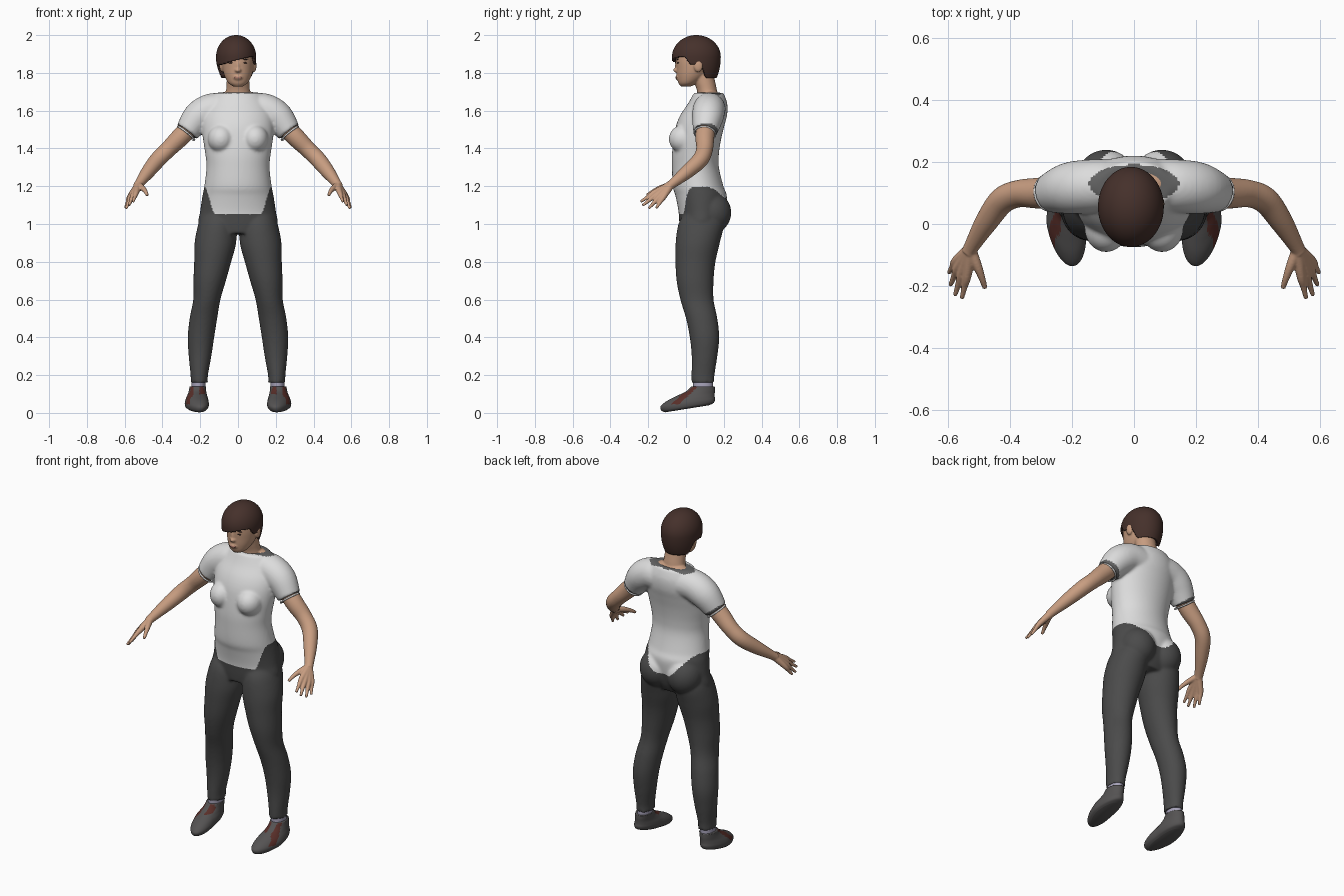
import bpy, bmesh, math
from mathutils import Vector, Matrix

cube = bpy.data.objects.get("Cube")
if cube:
    bpy.data.objects.remove(cube, do_unlink=True)


def material(name, *rgb):
    m = bpy.data.materials.new(name)
    m.use_nodes = True
    m.diffuse_color = (*rgb, 1)
    m.node_tree.nodes["Principled BSDF"].inputs["Base Color"].default_value = (*rgb, 1)
    return m


WHITE = material("shirt_white", .72, .72, .72)
CHARCOAL = material("trouser_charcoal", .07, .07, .07)
LINING = material("shirt_lining_grey", .12, .12, .12)
SKIN = material("skin_tan", .58, .34, .22)
HAIR = material("hair_dark_brown", .06, .03, .024)
SHOE = material("shoe_grey", .09, .086, .086)
PATCH = material("shoe_patch_maroon", .1, .028, .022)
SOCK = material("sock_lavender", .38, .36, .48)
LIPS = material("lip_rose", .42, .2, .15)
SIDES = (1, -1)


def ease(a, b, v):
    t = min(1, max(0, (v - a) / (b - a)))
    return t * t * (3 - 2 * t)


def spline(pts, steps):
    """Catmull-Rom interpolation of equal-length tuples."""
    pts = [Vector(p) for p in pts]
    ext = [pts[0]] + pts + [pts[-1]]
    out = []
    for a, b, c, d in zip(ext, ext[1:], ext[2:], ext[3:]):
        for k in range(steps):
            t = k / steps
            out.append((2 * b + (c - a) * t + (2 * a - 5 * b + 4 * c - d) * t ** 2
                        + (3 * b - a - 3 * c + d) * t ** 3) / 2)
    return out + [pts[-1]]


def loft(bm, rings, tilt=False, n=40, steps=6):
    """Closed skin over (x, y, z, rx, ry) rings; tilt turns rings along the path."""
    rings = spline(rings, steps)
    loops = []
    for i, r in enumerate(rings):
        turn = Matrix.Identity(3)
        if tilt:
            way = Vector(rings[min(i + 1, len(rings) - 1)][:3]) - Vector(rings[max(i - 1, 0)][:3])
            turn = way.to_track_quat('Z', 'Y').to_matrix()
        angles = [math.tau * k / n for k in range(n)]
        loops.append([bm.verts.new(Vector(r[:3]) + turn @ Vector((r[3] * math.cos(a), r[4] * math.sin(a), 0)))
                      for a in angles])
    for low, high in zip(loops, loops[1:]):
        for k in range(n):
            j = (k + 1) % n
            bm.faces.new((low[k], low[j], high[j], high[k]))
    bm.faces.new(loops[0][::-1])
    bm.faces.new(loops[-1])


def tube(bm, pts, n=20):
    loft(bm, [(*p, p[-1]) for p in pts], True, n)


def ball(bm, loc, radii, u=32, v=20):
    m = Matrix.Translation(loc) @ Matrix.Diagonal((*radii, 1))
    return bmesh.ops.create_uvsphere(bm, u_segments=u, v_segments=v, radius=1, matrix=m)["verts"]


def finish(bm, name, mats, voxel=0, smooth=0, rule=None):
    """Turn the mesh into an object, optionally fusing its shells, then colour it."""
    bmesh.ops.recalc_face_normals(bm, faces=bm.faces)
    me = bpy.data.meshes.new(name)
    bm.to_mesh(me)
    bm.free()
    ob = bpy.data.objects.new(name, me)
    bpy.context.collection.objects.link(ob)
    if voxel:
        fuse = ob.modifiers.new("fuse", 'REMESH')
        fuse.mode, fuse.voxel_size = 'VOXEL', voxel
        soft = ob.modifiers.new("soften", 'SMOOTH')
        soft.factor, soft.iterations = .5, smooth
        deps = bpy.context.evaluated_depsgraph_get()
        me = bpy.data.meshes.new_from_object(ob.evaluated_get(deps))
        ob.modifiers.clear()
        ob.data = me
    me.materials.clear()
    for m in mats:
        me.materials.append(m)
    for p in me.polygons:
        p.use_smooth = True
        p.material_index = rule(p.center) if rule else 0
    return ob


# Shirt and trousers: torso, bust, seat, sleeves and legs blended together
bm = bmesh.new()
torso = [(.95, .07, .15, .1), (1, .08, .207, .115), (1.07, .085, .2, .125), (1.15, .08, .188, .136),
         (1.2, .064, .178, .134), (1.3, .05, .167, .124), (1.37, .05, .173, .124), (1.45, .06, .185, .126),
         (1.52, .075, .19, .128), (1.58, .095, .185, .123), (1.64, .115, .16, .103), (1.695, .12, .12, .078)]
loft(bm, [(0, y, z, rx, ry) for z, y, rx, ry in torso], n=64)
leg = [(.16, .205, .09, .046, .061), (.2, .205, .09, .046, .061), (.3, .201, .098, .06, .068),
       (.4, .196, .098, .07, .078), (.5, .183, .083, .073, .083), (.6, .165, .058, .072, .088),
       (.7, .15, .048, .086, .098), (.8, .134, .05, .098, .106), (.9, .12, .062, .11, .117),
       (1, .11, .08, .1, .12), (1.06, .11, .085, .075, .09)]
for s in SIDES:
    loft(bm, [(s * x, y, z, rx, ry) for z, x, y, rx, ry in leg])
    ball(bm, (s * .09, -.012, 1.45), (.07, .079, .075))
    ball(bm, (s * .09, .135, 1.06), (.1, .105, .11))
    tube(bm, [(s * .06, .125, 1.605, .085), (s * .14, .122, 1.605, .086),
              (s * .21, .115, 1.565, .083), (s * .27, .1, 1.487, .064)], 40)


def clothing_colour(c):
    x, y, z = abs(c.x), c.y, c.z
    if y < .08:
        hem = 1.05 + .15 * ease(.12, .18, x)
    else:
        hem = 1.07 + .13 * ease(.03, .18, x)
    if z < hem:
        return 1
    neckline = (x / .145) ** 2 + ((y - .13) / .062) ** 2 < 1 and z > 1.64
    cuff = z > 1.4 and x > .2 and .62 * x - .78 * z > -1.001
    return 2 if neckline or cuff else 0


finish(bm, "shirt_and_trousers", (WHITE, CHARCOAL, LINING), .008, 6, clothing_colour)

# Head with neck, nose, ears and mouth
bm = bmesh.new()
head = [(1.727, -.002, .022, .024), (1.745, .01, .05, .05), (1.78, .03, .07, .078), (1.82, .045, .081, .096),
        (1.87, .05, .084, .104), (1.93, .05, .076, .1), (1.97, .05, .045, .06)]
loft(bm, [(0, y, z, rx, ry) for z, y, rx, ry in head])
loft(bm, [(0, .12, 1.62, .08, .055), (0, .112, 1.7, .064, .053), (0, .1, 1.75, .06, .055), (0, .085, 1.82, .058, .055)])
ball(bm, (0, .13, 1.677), (.11, .05, .03))
ball(bm, (0, -.05, 1.814), (.017, .018, .012))
ball(bm, (0, -.045, 1.835), (.01, .014, .032))
ball(bm, (0, -.04, 1.775), (.026, .016, .014))
for s in SIDES:
    ball(bm, (s * .086, .065, 1.838), (.012, .024, .034))
finish(bm, "head_and_neck", [SKIN], .005, 3)

# Face details
bm = bmesh.new()
ball(bm, (0, -.05, 1.775), (.022, .006, .007))
finish(bm, "lips", [LIPS])
for s, side in zip(SIDES, ("left", "right")):
    bm = bmesh.new()
    ball(bm, (s * .036, -.042, 1.853), (.013, .005, .004))
    ball(bm, (s * .038, -.044, 1.872), (.018, .005, .003))
    finish(bm, side + "_eye_and_brow", [HAIR])

# Hair: a cap trimmed along a swept fringe, around the ears and at the nape
bm = bmesh.new()
trimmed = []
for v in ball(bm, (0, 0, 0), (1, 1, 1), 144, 110):
    x, y, z = v.co
    v.co = (-.01 + .106 * x, .055 + .129 * y, 1.885 + z * (.115 if z > 0 else .2))
    line = 1.865 + .25 * v.co.x
    line += (1.84 - line) * ease(-.02, .03, v.co.y)
    line += (1.768 - line) * ease(.075, .11, v.co.y)
    if v.co.z < line:
        trimmed.append(v)
bmesh.ops.delete(bm, geom=trimmed, context='VERTS')
hair = finish(bm, "hair", [HAIR])
shell = hair.modifiers.new("thickness", 'SOLIDIFY')
shell.thickness, shell.offset = .02, -1


def shoe_colour(c, s):
    out = (c.x - s * .216) * s
    strap = out > .02 and c.z > .045 and abs(c.y + .02 - (c.z - .08)) < .022
    tongue = -.04 < out < -.01 and c.y < .04 and c.z > .1
    return 1 if strap or tongue else 0


for s, side in zip(SIDES, ("left", "right")):
    # Arm and hand: finger strands fan out from the wrist
    bm = bmesh.new()
    tube(bm, [(s * .2, .112, 1.57, .05), (s * .3, .1, 1.465, .05), (s * .37, .098, 1.395, .044),
              (s * .425, .075, 1.34, .043), (s * .475, .008, 1.278, .037),
              (s * .522, -.07, 1.215, .025), (s * .532, -.09, 1.2, .024)], 32)
    fingers = [((.538, -.165, 1.168), (.555, -.24, 1.118)), ((.554, -.155, 1.156), (.577, -.23, 1.098)),
               ((.567, -.138, 1.147), (.592, -.198, 1.082)), ((.573, -.118, 1.144), (.597, -.158, 1.084))]
    for knuckle, tip in fingers:
        k, t = Vector(knuckle), Vector(tip)
        strand = [(Vector((.526, -.08, 1.207)), .021), (k, .015), (k.lerp(t, .5), .0105), (t, .007)]
        tube(bm, [(s * p.x, p.y, p.z, r) for p, r in strand])
    tube(bm, [(s * .525, -.085, 1.205, .018), (s * .505, -.135, 1.19, .015),
              (s * .49, -.175, 1.172, .011), (s * .48, -.207, 1.152, .008)])
    finish(bm, side + "_arm", [SKIN], .004, 3)

    # Rolled rim under the sleeve
    bm = bmesh.new()
    rim = Vector((s * .62, -.12, -.78)).to_track_quat('Z', 'Y')
    circle = [rim @ Vector((.056 * math.cos(a), .056 * math.sin(a), 0)) + Vector((s * .275, .1, 1.48))
              for a in [math.tau * k / 16 for k in range(17)]]
    tube(bm, [(*p, .005) for p in circle], 10)
    finish(bm, side + "_sleeve_rim", [WHITE])

    # Sock
    bm = bmesh.new()
    loft(bm, [(s * .21, .09, .1, .038, .053), (s * .209, .09, .15, .037, .052), (s * .206, .09, .2, .037, .052)])
    finish(bm, side + "_sock", [SOCK])

    # Shoe: stacked outlines with a raised heel
    bm = bmesh.new()
    shoe = [(0, .005, .045, .115), (.012, .008, .058, .138), (.035, .01, .063, .144), (.06, .025, .059, .127),
            (.085, .052, .051, .1), (.11, .077, .046, .076), (.14, .09, .044, .062)]
    loft(bm, [(s * (.221 - z * .06), y, z, rx, ry) for z, y, rx, ry in shoe], n=64)
    for v in bm.verts:
        v.co.x -= s * .15 * max(0, -v.co.y)
        v.co.z += .16 * max(0, v.co.y + .13) * (1 - v.co.z / .14)
    finish(bm, side + "_shoe", (SHOE, PATCH), rule=lambda c: shoe_colour(c, s))
